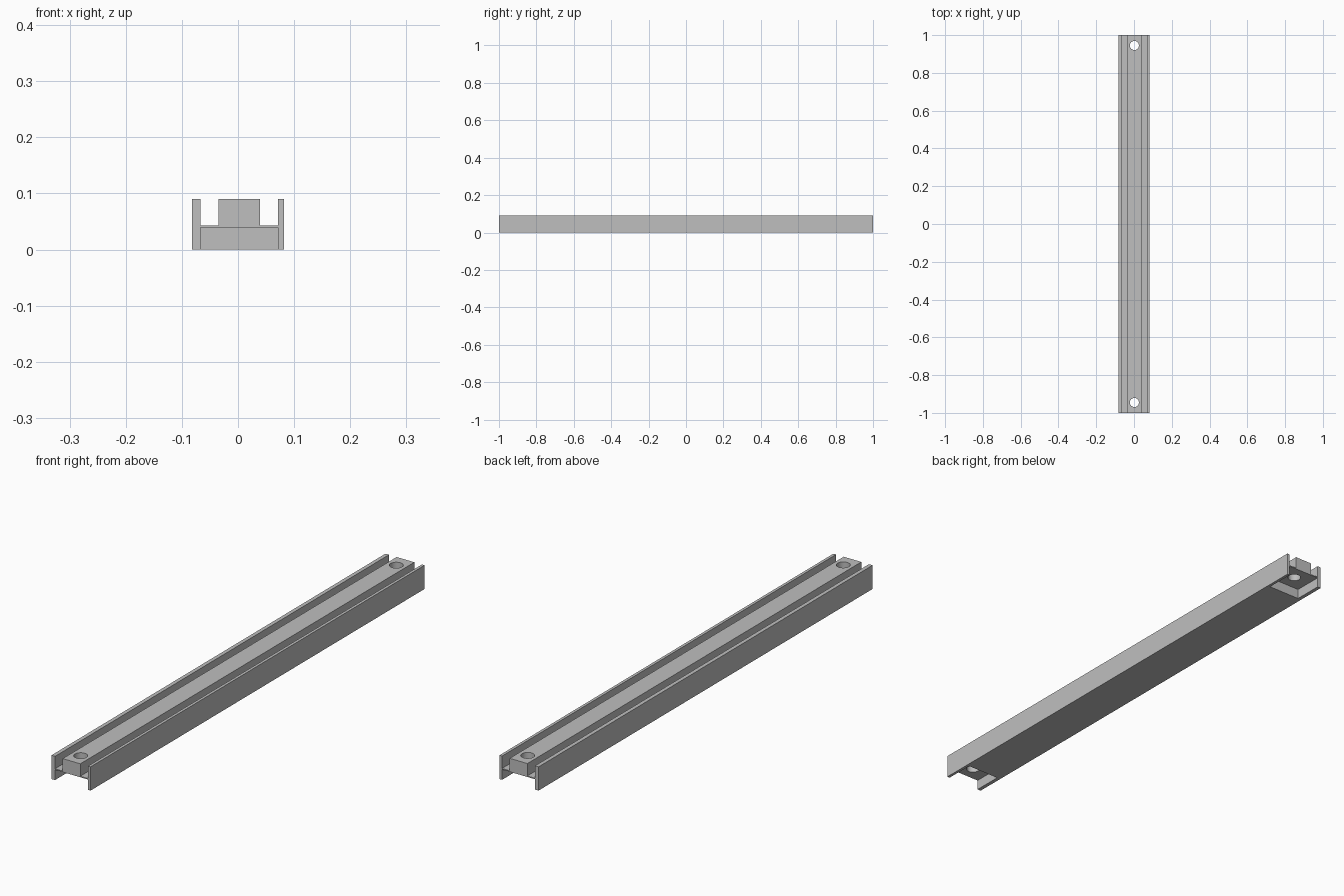
import bpy, bmesh

cube = bpy.data.objects.get("Cube")
if cube:
    bpy.data.objects.remove(cube, do_unlink=True)

grey = bpy.data.materials.new("plain grey")
grey.use_nodes = True
colour = (0.52, 0.52, 0.52, 1)
grey.diffuse_color = colour
grey.node_tree.nodes["Principled BSDF"].inputs["Base Color"].default_value = colour

# Key sizes
HALF, TOP, FLOOR, CEILING = 1.0, 0.09, 0.043, 0.039
LEFT, LEFT_IN, RIGHT_IN, RIGHT = -0.082, -0.067, 0.071, 0.082
RIB_A, RIB_B, MID = -0.035, 0.039, 0.002
NOTCH, HOLE_Y, HOLE_R = 0.115, 0.945, 0.024


def add_object(name, bm):
    mesh = bpy.data.meshes.new(name)
    bmesh.ops.recalc_face_normals(bm, faces=bm.faces)
    bm.to_mesh(mesh)
    bm.free()
    mesh.materials.append(grey)
    ob = bpy.data.objects.new(name, mesh)
    bpy.context.collection.objects.link(ob)
    return ob


def cut(target, cutter):
    cutter.hide_render = True
    mod = target.modifiers.new(cutter.name, 'BOOLEAN')
    mod.operation, mod.solver, mod.object = 'DIFFERENCE', 'EXACT', cutter
    bpy.context.view_layer.objects.active = target
    bpy.ops.object.modifier_apply(modifier=mod.name)
    bpy.data.objects.remove(cutter, do_unlink=True)


# Rail: cross-section with side walls, two slots and a central rib
section = [(LEFT, 0), (RIGHT, 0), (RIGHT, TOP), (RIGHT_IN, TOP), (RIGHT_IN, FLOOR),
           (RIB_B, FLOOR), (RIB_B, TOP), (RIB_A, TOP), (RIB_A, FLOOR),
           (LEFT_IN, FLOOR), (LEFT_IN, TOP), (LEFT, TOP)]
bm = bmesh.new()
face = bm.faces.new([bm.verts.new((x, -HALF, z)) for x, z in section])
ext = bmesh.ops.extrude_face_region(bm, geom=[face])
new_verts = [g for g in ext["geom"] if isinstance(g, bmesh.types.BMVert)]
bmesh.ops.translate(bm, verts=new_verts, vec=(0, 2 * HALF, 0))
rail = add_object("rail", bm)

for side in (-1, 1):
    # Underside notch at the end
    bm = bmesh.new()
    bmesh.ops.create_cube(bm, size=1)
    bmesh.ops.scale(bm, verts=bm.verts, vec=(RIGHT_IN - LEFT_IN, 2 * NOTCH, 2 * CEILING))
    bmesh.ops.translate(bm, verts=bm.verts, vec=(MID, side * HALF, 0))
    cut(rail, add_object("notch_cutter", bm))

    # Screw hole through the rib
    bm = bmesh.new()
    bmesh.ops.create_cone(bm, cap_ends=True, segments=32, radius1=HOLE_R,
                          radius2=HOLE_R, depth=0.5)
    bmesh.ops.translate(bm, verts=bm.verts, vec=(MID, side * HOLE_Y, 0))
    cut(rail, add_object("hole_cutter", bm))

# Smooth hole walls, sharp edges elsewhere
bpy.ops.object.select_all(action='DESELECT')
rail.select_set(True)
bpy.context.view_layer.objects.active = rail
bpy.ops.object.shade_smooth_by_angle()
